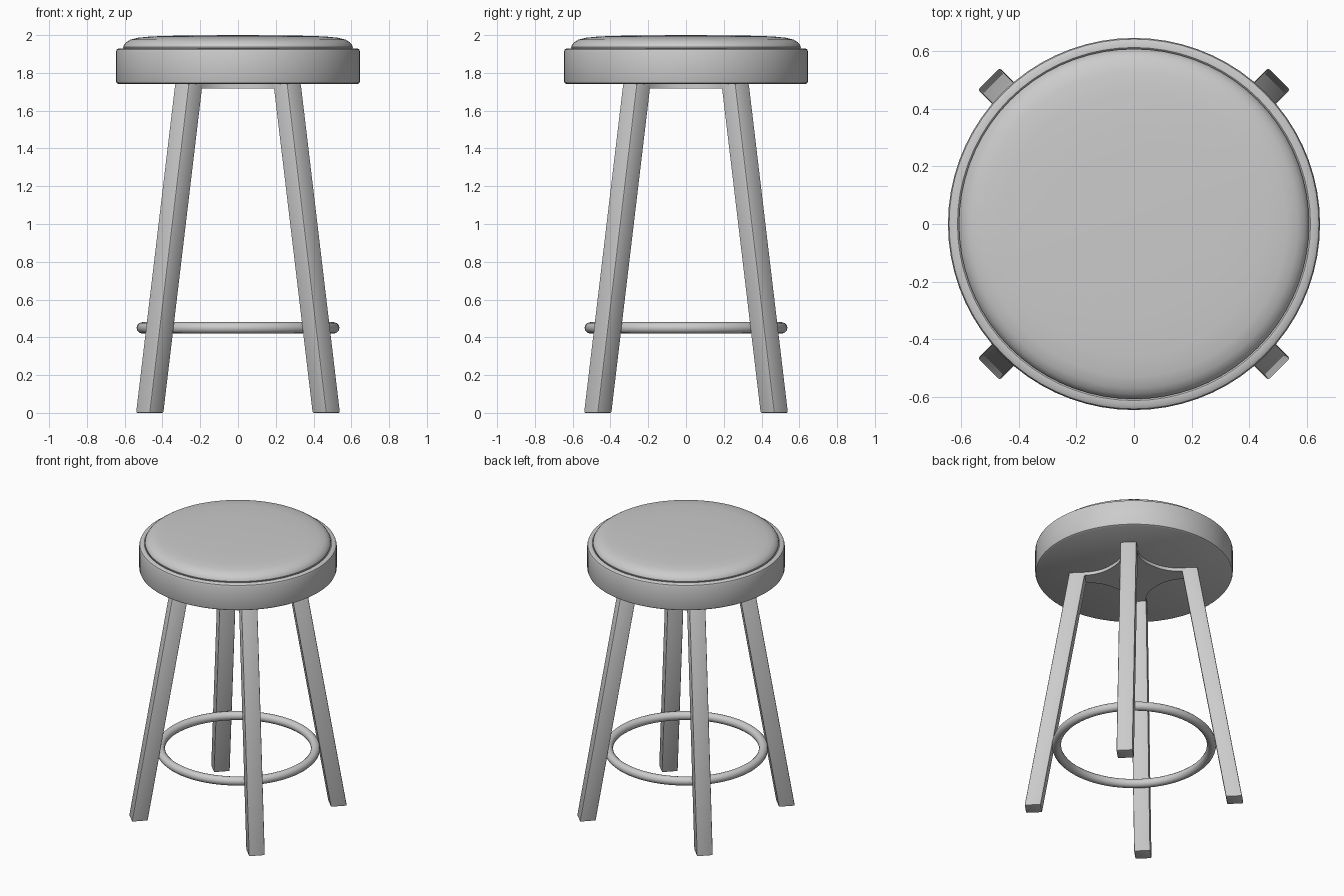
import bpy, bmesh
from math import radians, pi, cos, sin
from mathutils import Matrix

if "Cube" in bpy.data.objects:
    bpy.data.objects.remove(bpy.data.objects["Cube"])


def finish(name, bm, smooth=True):
    bmesh.ops.remove_doubles(bm, verts=bm.verts, dist=1e-5)
    bmesh.ops.recalc_face_normals(bm, faces=bm.faces)
    mesh = bpy.data.meshes.new(name)
    bm.to_mesh(mesh)
    bm.free()
    obj = bpy.data.objects.new(name, mesh)
    bpy.context.collection.objects.link(obj)
    if smooth:
        bpy.ops.object.select_all(action='DESELECT')
        obj.select_set(True)
        bpy.context.view_layer.objects.active = obj
        bpy.ops.object.shade_smooth_by_angle(angle=radians(35))
    return obj


def lathe(name, profile, steps=72, closed=False):
    """Spin an (r, z) profile around the z axis."""
    bm = bmesh.new()
    vs = [bm.verts.new((r, 0, z)) for r, z in profile]
    pairs = list(zip(vs, vs[1:])) + ([(vs[-1], vs[0])] if closed else [])
    es = [bm.edges.new(p) for p in pairs]
    bmesh.ops.spin(bm, geom=vs + es, cent=(0, 0, 0), axis=(0, 0, 1),
                   angle=2 * pi, steps=steps, use_duplicate=False)
    return finish(name, bm)


# Seat drum, open on top where the cushion sits
lathe("seat_base", [(0, 1.74), (0.632, 1.74), (0.642, 1.746), (0.646, 1.756),
                    (0.646, 1.912), (0.642, 1.924), (0.632, 1.93),
                    (0.613, 1.93), (0.602, 1.92)])

# Domed cushion with a groove around it
lathe("cushion", [(0.602, 1.92), (0.608, 1.936), (0.604, 1.948), (0.592, 1.962),
                  (0.57, 1.976), (0.53, 1.986), (0.46, 1.993), (0.3, 1.998), (0, 2.0)])

# Foot ring
lathe("foot_ring", [(0.507 + 0.03 * cos(a * pi / 6), 0.45 + 0.03 * sin(a * pi / 6))
                    for a in range(12)], closed=True)

# Four splayed square legs on the diagonals
TOP, FOOT, HALF = 0.368, 0.661, 0.053
for i, name in enumerate(("back_right_leg", "back_left_leg",
                          "front_left_leg", "front_right_leg")):
    bm = bmesh.new()
    bmesh.ops.create_cube(bm, size=2)
    for v in bm.verts:
        up = v.co.z > 0
        v.co = ((TOP if up else FOOT) + v.co.x * HALF, v.co.y * HALF, 1.742 if up else 0)
    bmesh.ops.bevel(bm, geom=[e for e in bm.edges], offset=0.007,
                    segments=2, profile=0.5, affect='EDGES')
    bm.transform(Matrix.Rotation(radians(45 + 90 * i), 4, 'Z'))
    finish(name, bm)

# Cross-shaped plate with concave sides joining the leg tops
bm = bmesh.new()
outline = []
for k in range(4):
    rot = Matrix.Rotation(k * pi / 2, 3, 'Z')
    for j in range(17):
        t = 1 - j / 8
        p = rot @ Matrix.Translation((0.223 * t, 0.19 + 0.107 * abs(t) ** 2.5, 1.717)).translation
        outline.append(bm.verts.new(p))
face = bm.faces.new(outline)
ext = bmesh.ops.extrude_face_region(bm, geom=[face])
bmesh.ops.translate(bm, vec=(0, 0, 0.025),
                    verts=[g for g in ext["geom"] if isinstance(g, bmesh.types.BMVert)])
finish("under_seat_plate", bm)
